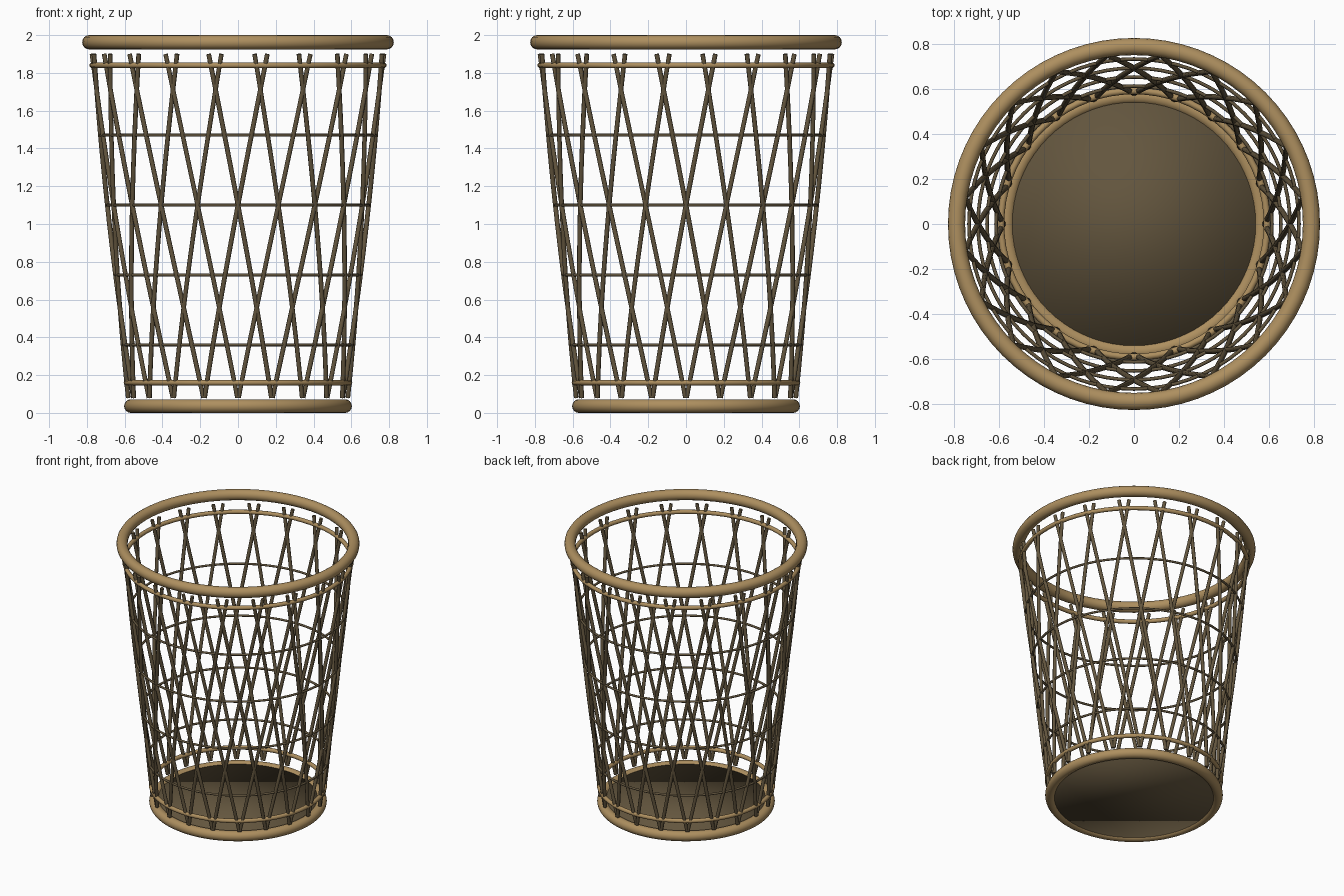
import bpy, math

if "Cube" in bpy.data.objects:
    bpy.data.objects.remove(bpy.data.objects["Cube"])


def material(name, rgb):
    m = bpy.data.materials.new(name)
    m.diffuse_color = (*rgb, 1)
    m.use_nodes = True
    m.node_tree.nodes["Principled BSDF"].inputs["Base Color"].default_value = m.diffuse_color
    return m


TAN = material("tan_wood", (0.42, 0.275, 0.115))
BROWN = material("dark_brown", (0.125, 0.092, 0.048))


def wall_radius(z):
    """Radius of the tapered wall at height z."""
    return 0.573 + 0.108 * z


def ring(name, z, major, minor, mat, sides=12):
    bpy.ops.mesh.primitive_torus_add(location=(0, 0, z), major_radius=major, minor_radius=minor,
                                     major_segments=72, minor_segments=sides)
    ob = bpy.context.object
    ob.name = name
    ob.data.materials.append(mat)
    bpy.ops.object.shade_smooth()


# Thick rims at the top and the foot
ring("top_rim", 1.962, 0.787, 0.038, TAN, 16)
ring("foot_rim", 0.036, 0.567, 0.036, TAN, 16)

# Slim bands just inside the rims
ring("upper_band", 1.84, wall_radius(1.84), 0.015, TAN)
ring("lower_band", 0.16, wall_radius(0.16), 0.015, TAN)

# Thin wire hoops around the wall
for i, z in enumerate((0.36, 0.73, 1.10, 1.47)):
    ring(f"hoop_{i + 1}", z, wall_radius(z), 0.008, BROWN, 8)

# Floor disc
bpy.ops.mesh.primitive_cylinder_add(vertices=72, radius=0.56, depth=0.046, location=(0, 0, 0.036))
floor = bpy.context.object
floor.name = "floor_disc"
floor.data.materials.append(BROWN)
bpy.ops.object.shade_smooth()

# Two crossing sets of twisted slats that follow the tapered wall
SLATS, STEPS = 20, 12
Z0, Z1 = 0.08, 1.90
for side, label in ((1, "right"), (-1, "left")):
    curve = bpy.data.curves.new(f"{label}_leaning_slats", "CURVE")
    curve.dimensions = "3D"
    curve.bevel_depth = 0.0125
    curve.bevel_resolution = 2
    curve.use_fill_caps = True
    for k in range(SLATS):
        spline = curve.splines.new("POLY")
        spline.points.add(STEPS)
        for i, p in enumerate(spline.points):
            z = Z0 + (Z1 - Z0) * i / STEPS
            s = z - 1.10
            a = math.radians(360 * k / SLATS + side * (15.7 * s - 1.62 * s * s))
            r = wall_radius(z)
            p.co = (r * math.sin(a), -r * math.cos(a), z, 1)
        spline.use_smooth = True
    curve.materials.append(BROWN)
    ob = bpy.data.objects.new(f"{label}_leaning_slats", curve)
    bpy.context.collection.objects.link(ob)
